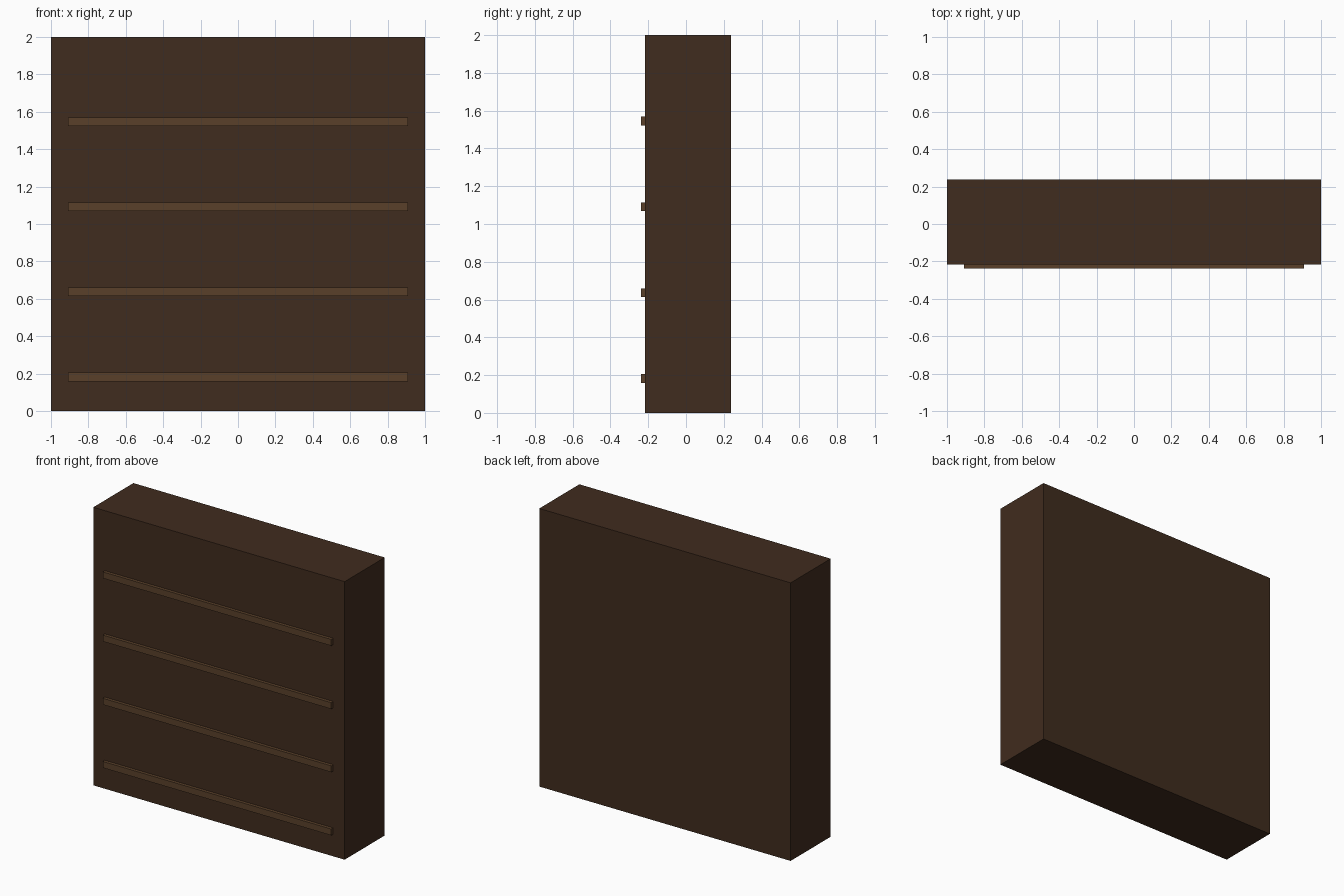
import bpy

if "Cube" in bpy.data.objects:
    bpy.data.objects.remove(bpy.data.objects["Cube"])


def material(name, color):
    mat = bpy.data.materials.new(name)
    mat.diffuse_color = (*color, 1)
    mat.use_nodes = True
    mat.node_tree.nodes["Principled BSDF"].inputs["Base Color"].default_value = mat.diffuse_color
    return mat


def box(name, center, size, mat):
    bpy.ops.mesh.primitive_cube_add(size=1, location=center)
    obj = bpy.context.object
    obj.name = name
    obj.scale = size
    bpy.ops.object.transform_apply(location=False, rotation=False, scale=True)
    obj.data.materials.append(mat)
    return obj


dark_wood = material("dark_wood", (0.051, 0.025, 0.013))
light_wood = material("light_wood", (0.102, 0.051, 0.023))

FRONT = -0.216   # front face of the cabinet
BACK = 0.239

# Solid cabinet body
box("cabinet_body", (0, (FRONT + BACK) / 2, 1), (2, BACK - FRONT, 2), dark_wood)

# Shelf edges, half sunk into the front face
for i in range(4):
    box(f"shelf_{i + 1}", (0, FRONT, 0.182 + i * 0.4545),
        (1.818, 0.0455, 0.0455), light_wood)
